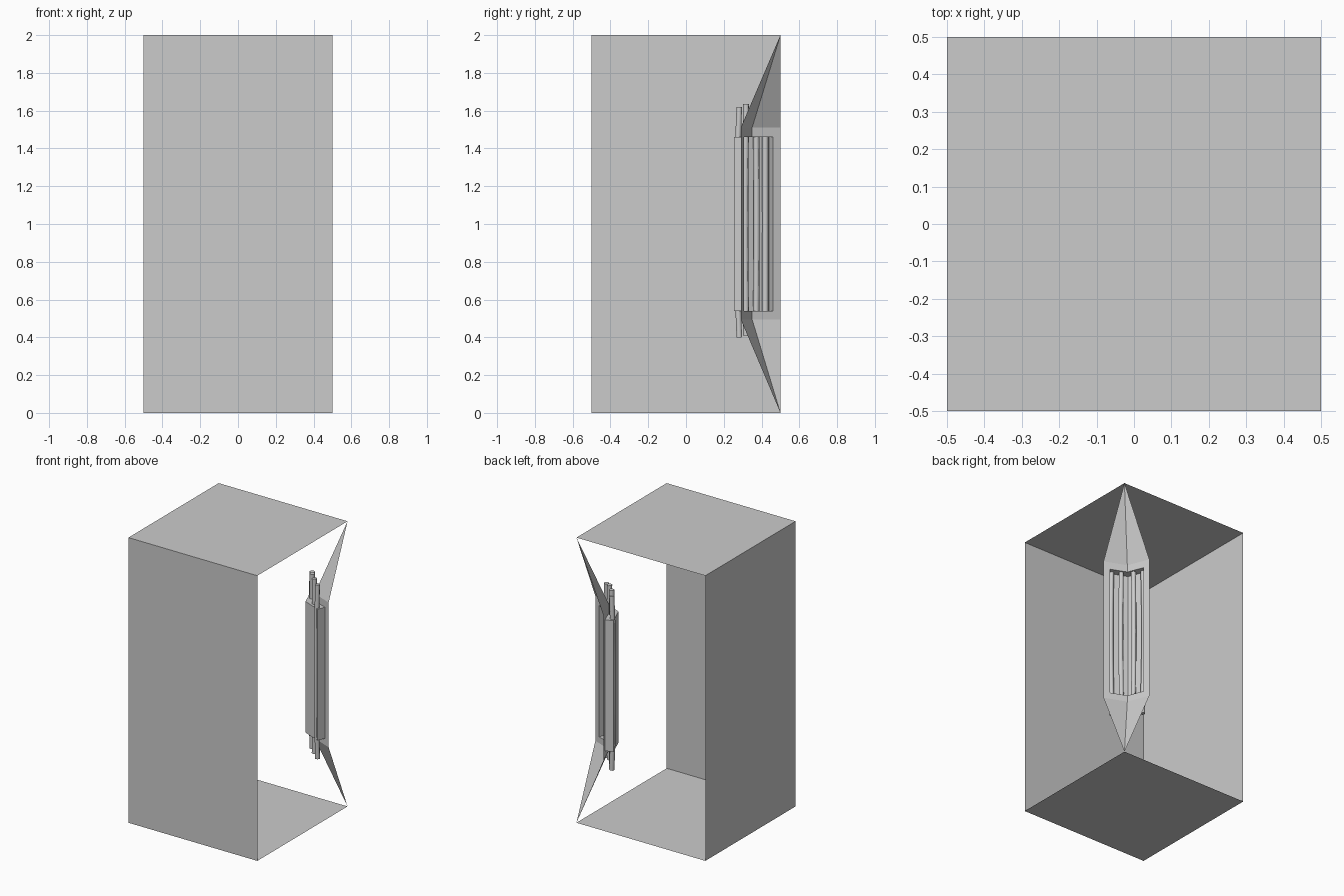
import bpy
from mathutils import Vector

if "Cube" in bpy.data.objects:
    bpy.data.objects.remove(bpy.data.objects["Cube"])


def add_mesh(name, verts, faces):
    me = bpy.data.meshes.new(name)
    me.from_pydata(verts, [], faces)
    me.update()
    ob = bpy.data.objects.new(name, me)
    bpy.context.collection.objects.link(ob)
    return ob


def swap(p):
    """Mirror a plan point across the diagonal x = y."""
    return (p[1], p[0])


def strip(pts, z0, z1):
    """Vertical quads standing on a plan polyline."""
    return [[(*a, z0), (*b, z0), (*b, z1), (*a, z1)] for a, b in zip(pts, pts[1:])]


def from_polys(name, polys):
    verts, faces = [], []
    for poly in polys:
        faces.append(tuple(range(len(verts), len(verts) + len(poly))))
        verts.extend(poly)
    ob = add_mesh(name, verts, faces)
    ob.data.validate()
    return ob


H = 0.5
# Outer block: front, left, top and bottom walls, open around the dented corner
walls = strip([(-H, H), (-H, -H), (H, -H)], 0, 2)
walls.append([(-H, -H, 2), (H, -H, 2), (H, H, 2), (-H, H, 2)])
walls.append([(-H, H, 0), (H, H, 0), (H, -H, 0), (-H, -H, 0)])
from_polys("block_walls", walls)

# Dented corner: a folded panel tapering to the top and bottom corners
outer, jamb, fold = (0.5, 0.29), (0.46, 0.306), (0.35, 0.35)
panel = [outer, jamb, fold, swap(jamb), swap(outer)]
Z = [0.495, 0.54, 1.46, 1.51]
polys = strip(panel, Z[0], Z[1]) + strip(panel, Z[2], Z[3])
polys += strip(panel[:2], Z[1], Z[2]) + strip(panel[3:], Z[1], Z[2])
ridge = [outer, fold, swap(outer)]
for a, b in zip(ridge, ridge[1:]):
    polys.append([(*a, Z[3]), (*b, Z[3]), (H, H, 2)])
    polys.append([(*b, Z[0]), (*a, Z[0]), (H, H, 0)])
from_polys("dented_corner", polys)

# Recess behind the window: sides, back, lid and floor
rear = (0.44, 0.255)
back = [rear, (0.308, 0.308), swap(rear)]
mouth = panel[1:4]
polys = strip([mouth[0]] + back + [mouth[2]], Z[1], Z[2])
for z in Z[1:3]:
    for i in range(2):
        polys.append([(*mouth[i], z), (*mouth[i + 1], z), (*back[i + 1], z), (*back[i], z)])
from_polys("window_recess", polys)


# Slightly bowed pipes running through the recess
def pipe(name, p, z0, z1, bow, radius=0.017):
    cu = bpy.data.curves.new(name, 'CURVE')
    cu.dimensions = '3D'
    cu.bevel_depth = radius
    cu.bevel_resolution = 1
    cu.use_fill_caps = True
    sp = cu.splines.new('POLY')
    n = 6
    sp.points.add(n)
    for i in range(n + 1):
        t = i / n
        s = 4 * t * (1 - t)
        sp.points[i].co = (p[0] + bow[0] * s, p[1] + bow[1] * s, z0 + (z1 - z0) * t, 1)
    ob = bpy.data.objects.new(name, cu)
    bpy.context.collection.objects.link(ob)


specs = [((0.42, 0.282), 0.40, 1.62, (0.0, -0.014)),
         ((0.37, 0.318), 0.41, 1.635, (0.004, -0.004))]
for k, (p, z0, z1, bow) in enumerate(specs):
    pipe(f"pipe_right_{k}", p, z0, z1, bow)
    pipe(f"pipe_back_{k}", swap(p), z0, z1, swap(bow))
